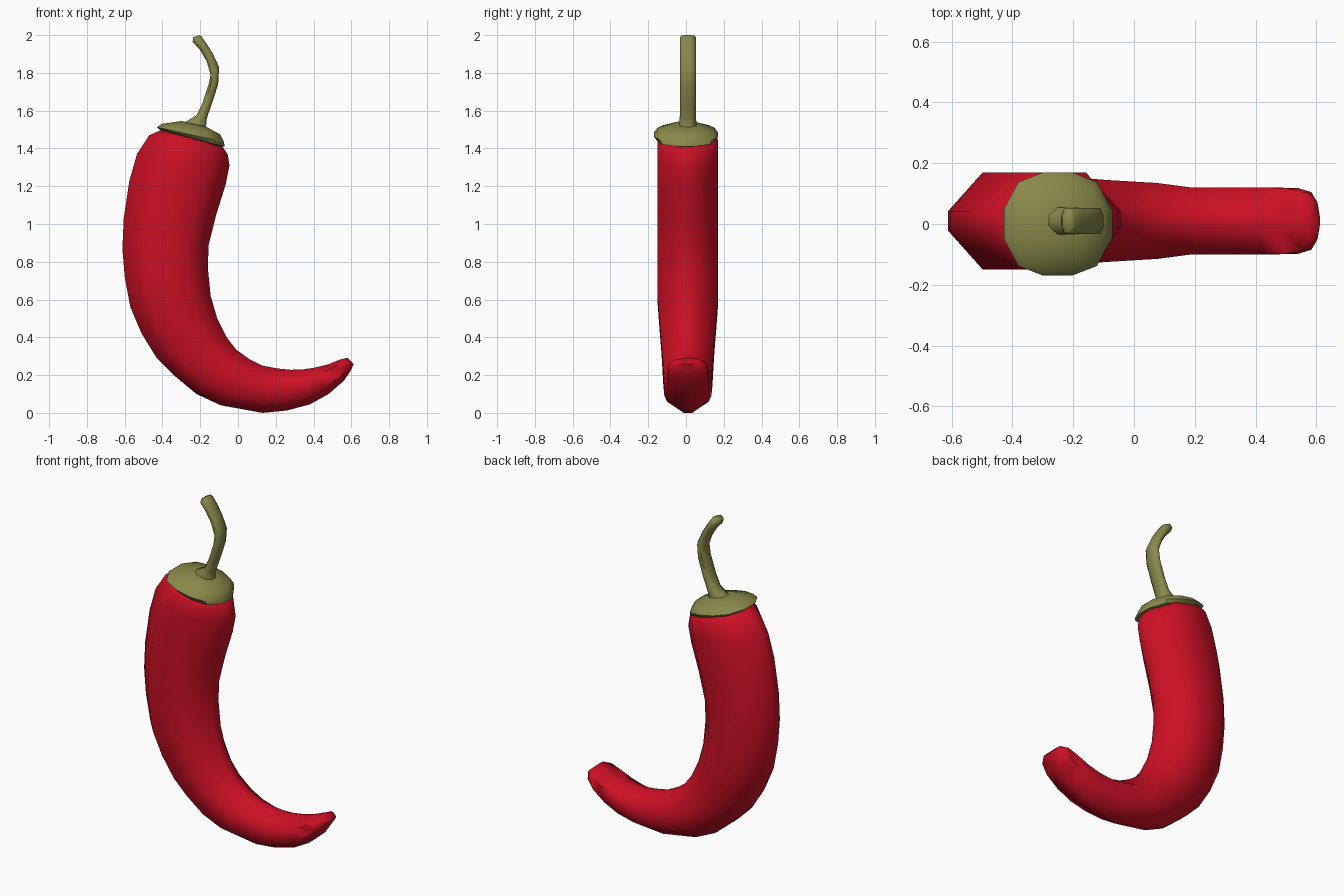
import bpy, bmesh, math

cube = bpy.data.objects.get("Cube")
if cube:
    bpy.data.objects.remove(cube, do_unlink=True)

Y_MID = 0.01  # centre plane of the whole pepper


def make_material(name, colour):
    mat = bpy.data.materials.new(name)
    mat.use_nodes = True
    mat.diffuse_color = colour
    mat.node_tree.nodes["Principled BSDF"].inputs["Base Color"].default_value = colour
    return mat


def loft(name, rings, mat, angle):
    """Skin closed rings of equal point count and cap both ends."""
    bm = bmesh.new()
    loops = [[bm.verts.new(p) for p in ring] for ring in rings]
    n = len(loops[0])
    for a, b in zip(loops, loops[1:]):
        for i in range(n):
            j = (i + 1) % n
            bm.faces.new((a[i], a[j], b[j], b[i]))
    bm.faces.new(loops[0])
    bm.faces.new(loops[-1])
    bmesh.ops.recalc_face_normals(bm, faces=bm.faces)
    mesh = bpy.data.meshes.new(name)
    bm.to_mesh(mesh)
    bm.free()
    mesh.materials.append(mat)
    obj = bpy.data.objects.new(name, mesh)
    bpy.context.collection.objects.link(obj)
    bpy.ops.object.select_all(action="DESELECT")
    obj.select_set(True)
    bpy.context.view_layer.objects.active = obj
    bpy.ops.object.shade_smooth_by_angle(angle=math.radians(angle))
    return obj


def section(outer, inner, half, ridge):
    """Eight-sided section with flat sides, spanning outer to inner edge."""
    half_loop = [(0, ridge), (0.25, 1), (0.75, 1), (1, ridge)]
    loop = half_loop + [(t, -w) for t, w in reversed(half_loop)]
    return [(outer[0] + (inner[0] - outer[0]) * t, Y_MID + w * half,
             outer[1] + (inner[1] - outer[1]) * t) for t, w in loop]


red = make_material("pepper red", (0.60, 0.005, 0.018, 1))
olive = make_material("stem olive", (0.25, 0.25, 0.07, 1))

# Curved pepper body: outer edge, inner edge, half depth
body = [
    ((-0.40, 1.50), (-0.09, 1.42), 0.14),
    ((-0.47, 1.47), (-0.055, 1.37), 0.16),
    ((-0.535, 1.37), (-0.045, 1.31), 0.16),
    ((-0.575, 1.23), (-0.065, 1.21), 0.16),
    ((-0.605, 1.03), (-0.115, 1.05), 0.16),
    ((-0.612, 0.87), (-0.155, 0.89), 0.16),
    ((-0.60, 0.72), (-0.16, 0.77), 0.16),
    ((-0.57, 0.56), (-0.145, 0.62), 0.16),
    ((-0.51, 0.42), (-0.11, 0.50), 0.15),
    ((-0.43, 0.29), (-0.06, 0.40), 0.14),
    ((-0.34, 0.20), (-0.01, 0.335), 0.135),
    ((-0.22, 0.10), (0.06, 0.285), 0.13),
    ((-0.09, 0.04), (0.13, 0.25), 0.125),
    ((0.13, 0.0), (0.21, 0.235), 0.11),
    ((0.26, 0.013), (0.28, 0.228), 0.11),
    ((0.38, 0.045), (0.345, 0.23), 0.11),
    ((0.48, 0.10), (0.41, 0.24), 0.11),
    ((0.56, 0.17), (0.48, 0.258), 0.108),
    ((0.598, 0.225), (0.54, 0.282), 0.095),
    ((0.612, 0.258), (0.58, 0.292), 0.06),
]
loft("pepper_body", [section(o, i, w, 0.2) for o, i, w in body], red, 65)

# Curved stem, flared where it meets the cap
stem = [
    ((-0.31, 1.50), (-0.15, 1.46), 0.05),
    ((-0.28, 1.54), (-0.17, 1.51), 0.045),
    ((-0.22, 1.575), (-0.165, 1.56), 0.043),
    ((-0.19, 1.635), (-0.137, 1.64), 0.043),
    ((-0.155, 1.74), (-0.105, 1.74), 0.043),
    ((-0.145, 1.79), (-0.10, 1.83), 0.043),
    ((-0.165, 1.86), (-0.135, 1.905), 0.043),
    ((-0.20, 1.92), (-0.17, 1.96), 0.043),
    ((-0.24, 1.965), (-0.195, 1.995), 0.043),
    ((-0.237, 1.988), (-0.205, 2.0), 0.035),
]
loft("stem", [section(o, i, w, 0.4) for o, i, w in stem], olive, 65)

# Tilted cap: left edge, right edge, half depth of each ring
cap = [
    ((-0.37, 1.49), (-0.10, 1.41), 0.13),
    ((-0.41, 1.495), (-0.07, 1.41), 0.155),
    ((-0.428, 1.512), (-0.075, 1.435), 0.17),
    ((-0.405, 1.53), (-0.095, 1.475), 0.15),
    ((-0.30, 1.545), (-0.17, 1.515), 0.06),
]


def cap_ring(left, right, half, sides=12):
    ring = []
    for k in range(sides):
        a = math.tau * (k + 0.5) / sides
        t = 0.5 + 0.5 * math.cos(a) / math.cos(math.pi / sides)
        y = max(-1, min(1, 1.15 * math.sin(a))) * half
        x = left[0] + (right[0] - left[0]) * t
        z = left[1] + (right[1] - left[1]) * t
        ring.append((x, y, z))
    return ring


loft("stem_cap", [cap_ring(*c) for c in cap], olive, 50)
